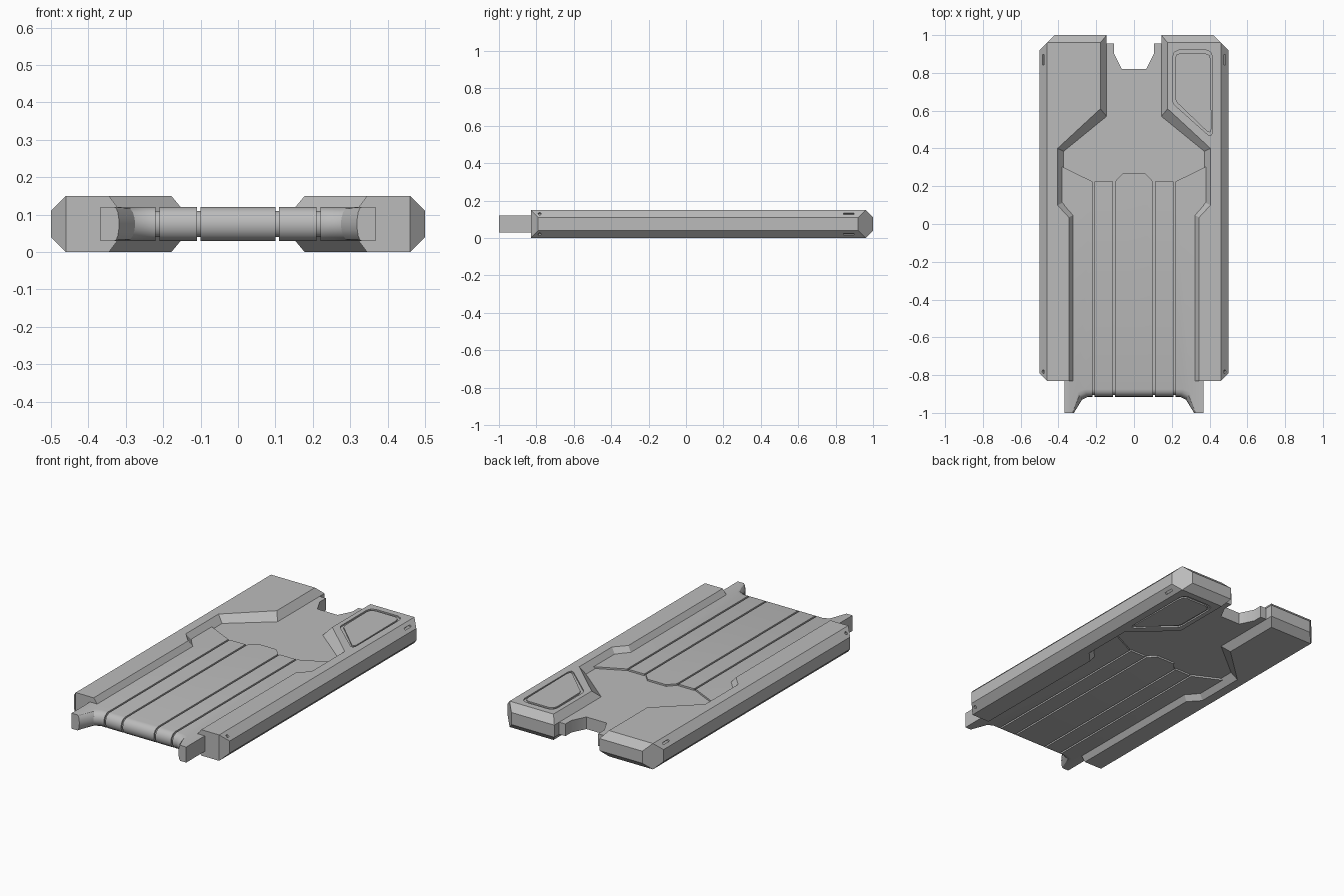
import bpy, bmesh, math
from mathutils import Matrix, Vector

if "Cube" in bpy.data.objects:
    bpy.data.objects.remove(bpy.data.objects["Cube"], do_unlink=True)

MID = 0.075  # mid-height; top and bottom are alike

grey = bpy.data.materials.new("plain_grey")
grey.use_nodes = True
grey.diffuse_color = (0.5, 0.5, 0.5, 1)
grey.node_tree.nodes["Principled BSDF"].inputs["Base Color"].default_value = (0.5, 0.5, 0.5, 1)


def loft(bm, levels, ring=False):
    """Skin a stack of (outline, z) levels; ring closes the stack on itself."""
    rows = [[bm.verts.new((x, y, z)) for x, y in pts] for pts, z in levels]
    n = len(rows[0])
    pairs = list(zip(rows, rows[1:])) + ([(rows[-1], rows[0])] if ring else [])
    for a, b in pairs:
        for i in range(n):
            j = (i + 1) % n
            bm.faces.new((a[i], a[j], b[j], b[i]))
    if not ring:
        bm.faces.new(rows[0])
        bm.faces.new(rows[-1])


def finish(bm, name, mirror=False, smooth=False):
    bmesh.ops.remove_doubles(bm, verts=bm.verts[:], dist=0.0001)
    bmesh.ops.recalc_face_normals(bm, faces=bm.faces[:])
    mesh = bpy.data.meshes.new(name)
    bm.to_mesh(mesh)
    bm.free()
    mesh.materials.append(grey)
    obj = bpy.data.objects.new(name, mesh)
    bpy.context.collection.objects.link(obj)
    if smooth:
        bpy.ops.object.select_all(action='DESELECT')
        obj.select_set(True)
        bpy.context.view_layer.objects.active = obj
        bpy.ops.object.shade_smooth_by_angle(angle=math.radians(30))
    if mirror:
        mod = obj.modifiers.new("mirror", 'MIRROR')
        mod.use_mirror_merge = False
    return obj


def rounded_levels(outline, half):
    """Levels of a plate whose front edge is a half-round nose; outline takes 0..1."""
    steps = 8
    angles = [math.pi * (i / steps - 0.5) for i in range(steps + 1)]
    return [(outline(math.cos(a)), MID + half * math.sin(a)) for a in angles]


# Side rails: chamfered blocks with a stepped inner edge
base = [(0.145, 1), (0.42, 1), (0.5, 0.92), (0.5, -0.79), (0.46, -0.83),
        (0.315, -0.83), (0.315, 0.05), (0.372, 0.115), (0.372, 0.385), (0.145, 0.57)]
top = [(0.178, 0.96), (0.46, 0.96), (0.46, 0.96), (0.46, -0.83), (0.46, -0.83),
       (0.345, -0.83), (0.345, 0.035), (0.405, 0.1), (0.405, 0.4), (0.178, 0.61)]
bm = bmesh.new()
loft(bm, [(top, 0), (base, 0.04), (base, 0.11), (top, 0.15)])
rails = finish(bm, "side_rails", mirror=True)

# Cutters: panel groove on the left rail, slots and pin holes on all outer chamfers
bm = bmesh.new()
panel = [(0.205, 0.65), (0.205, 0.885), (0.214, 0.91), (0.24, 0.922), (0.38, 0.922),
         (0.406, 0.91), (0.416, 0.885), (0.416, 0.485), (0.408, 0.468), (0.394, 0.47),
         (0.215, 0.63)]
centre = Vector((0.325, 0.74))
inner = [tuple(Vector(p) + (centre - Vector(p)).normalized() * 0.018) for p in panel]
for z in (0, 2 * MID):
    lo, hi = z - 0.008, z + 0.008
    loft(bm, [(panel, lo), (panel, hi), (inner, hi), (inner, lo)], ring=True)
for sx in (-1, 1):
    for sz in (-1, 1):
        tilt = Matrix.Rotation(sx * (math.pi / 2 - sz * math.pi / 4), 4, 'Y')
        z = MID + sz * 0.055
        bmesh.ops.create_cube(bm, size=1, matrix=Matrix.Translation((sx * 0.48, 0.87, z))
                              @ tilt @ Matrix.Diagonal((0.012, 0.055, 0.02, 1)))
        bmesh.ops.create_cone(bm, cap_ends=True, segments=12, radius1=0.009, radius2=0.009,
                              depth=0.02,
                              matrix=Matrix.Translation((sx * 0.48, -0.782, z)) @ tilt)
cutter = finish(bm, "rail_detail_cutter")
cutter.hide_render = True
cutter.hide_viewport = True
cutter.display_type = 'WIRE'
cut = rails.modifiers.new("details", 'BOOLEAN')
cut.operation = 'DIFFERENCE'
cut.solver = 'EXACT'
cut.object = cutter


# Core slab: joins the rails, notched at the back
def core_outline(s):
    half = [(0.29, -0.875 - 0.03 * s), (0.33, -0.8), (0.33, 0.05), (0.39, 0.12), (0.39, 0.4),
            (0.16, 0.6), (0.16, 0.955), (0.105, 0.955), (0.105, 0.9), (0.065, 0.82)]
    return half + [(-x, y) for x, y in reversed(half)]


bm = bmesh.new()
loft(bm, rounded_levels(core_outline, 0.035))
finish(bm, "core_slab", smooth=True)


# Raised deck strips, separated by narrow grooves
def middle_outline(s):
    f = -0.875 - 0.04 * s
    return [(-0.1, f), (0.1, f), (0.1, 0.225), (0.06, 0.268), (-0.06, 0.268), (-0.1, 0.225)]


def inner_outline(s):
    f = -0.875 - 0.04 * s
    return [(0.11, f), (0.21, f), (0.21, 0.225), (0.11, 0.225)]


def outer_outline(s):
    f = -0.875 - 0.04 * s
    return [(0.22, f), (0.262 - 0.017 * s, f), (0.297 - 0.022 * s, f - 0.015),
            (0.33 - 0.012 * s, -1), (0.368, -1), (0.368, 0.1), (0.384, 0.12),
            (0.384, 0.305), (0.22, 0.225)]


for name, outline, mirrored in (("middle_deck_strip", middle_outline, False),
                                ("inner_deck_strips", inner_outline, True),
                                ("outer_deck_strips", outer_outline, True)):
    bm = bmesh.new()
    loft(bm, rounded_levels(outline, 0.045))
    finish(bm, name, mirror=mirrored, smooth=True)
